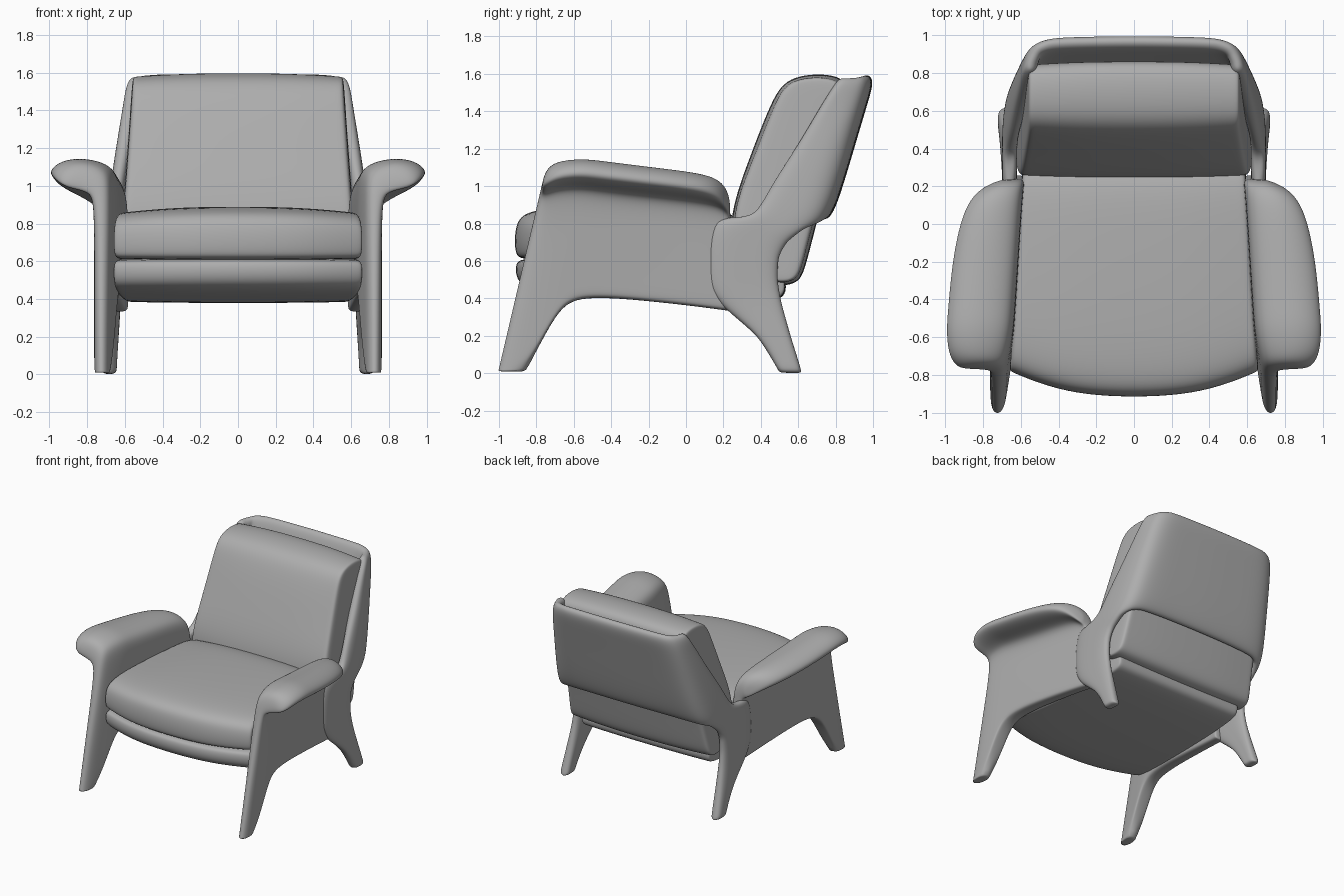
import bpy, bmesh

if "Cube" in bpy.data.objects:
    bpy.data.objects.remove(bpy.data.objects["Cube"])

grey = bpy.data.materials.new("upholstery_grey")
grey.diffuse_color = (0.42, 0.42, 0.42, 1)
grey.use_nodes = True
grey.node_tree.nodes["Principled BSDF"].inputs["Base Color"].default_value = grey.diffuse_color


def finish(name, bm, mirror=False, thickness=0.0):
    """Turn a control cage into a smooth object."""
    me = bpy.data.meshes.new(name)
    bm.to_mesh(me)
    bm.free()
    me.materials.append(grey)
    ob = bpy.data.objects.new(name, me)
    bpy.context.collection.objects.link(ob)
    for p in me.polygons:
        p.use_smooth = True
    if mirror:
        ob.modifiers.new("Mirror", "MIRROR").merge_threshold = 0.001
    if thickness:
        so = ob.modifiers.new("Solidify", "SOLIDIFY")
        so.thickness = thickness
        so.offset = -1
        so.edge_crease_rim = 0.35
    sub = ob.modifiers.new("Subdivision", "SUBSURF")
    sub.levels = sub.render_levels = 3
    return ob


def loft(name, loops, mirror=False):
    """Skin closed loops; ends are capped by strips pairing point i with n-1-i."""
    bm = bmesh.new()
    rings = [[bm.verts.new(p) for p in lp] for lp in loops]
    n = len(loops[0])
    for a, b in zip(rings, rings[1:]):
        for i in range(n):
            j = (i + 1) % n
            bm.faces.new((a[i], a[j], b[j], b[i]))
    for r in (rings[0], rings[-1]):
        for i in range(n // 2 - 1):
            bm.faces.new((r[i], r[i + 1], r[n - 2 - i], r[n - 1 - i]))
    bmesh.ops.recalc_face_normals(bm, faces=bm.faces)
    # keep the soles of feet flat
    crease = bm.edges.layers.float.new("crease_edge")
    for e in bm.edges:
        if all(v.co.z < 0.03 for v in e.verts):
            e[crease] = 0.9
    return finish(name, bm, mirror)


def cushion(name, profile, width, bow=0.0, inset=0.03, drop=0.0):
    """Loft a side profile (y, z) across x, with rounded ends and a bowed front."""
    cy = sum(p[0] for p in profile) / len(profile)
    cz = sum(p[1] for p in profile) / len(profile)
    loops = []
    for t in (-1, -0.97, -0.55, 0, 0.55, 0.97, 1):
        k = inset * abs(t) ** 3
        lp = []
        for y, z in profile:
            yy = y + bow * abs(t) ** 3 * min(1, max(0, (-y - 0.3) / 0.6))
            yy += max(-k, min(k, (cy - y) * 0.3))
            zz = z + max(-k, min(k, (cz - z) * 0.3))
            if z > cz:
                zz -= drop * abs(t) ** 3
            lp.append((t * width(y, z), yy, zz))
        loops.append(lp)
    return loft(name, loops)


# Seat cushion and seat base, bowed at the front and tapering to the rear
def seat_width(y, z):
    return 0.61 - 0.055 * y


cushion("seat_cushion",
        [(-.925, .80), (-.86, .88), (-.5, .895), (0, .885), (.35, .86),
         (.35, .605), (0, .605), (-.5, .605), (-.88, .605), (-.925, .625)],
        seat_width, bow=0.14, inset=0.006, drop=0.03)
cushion("seat_base",
        [(-.92, .595), (-.88, .615), (-.5, .62), (0, .62), (.42, .60), (.53, .54),
         (.545, .41), (.45, .375), (0, .38), (-.5, .405), (-.84, .435), (-.92, .50)],
        seat_width, bow=0.14, inset=0.006)

# Back cushion
cushion("back_cushion",
        [(.42, .465), (.25, .58), (.224, .84), (.342, 1.16), (.46, 1.47), (.55, 1.60),
         (.84, 1.605), (.88, 1.5), (.81, 1.2), (.71, .85), (.64, .56), (.60, .465)],
        lambda y, z: 0.612 - 0.07 * (z - 0.85), inset=0.02)

# Side panel with flared armrest and front leg: one loft running front to back
# (bottom y, bottom z, top y, top z, outer x, inner x, armrest tip x)
stations = [
    (-1.01, .01, -.76, 1.09, .76, .69, .94),
    (-.85, .01, -.705, 1.135, .765, .665, 1.0),
    (-.69, .34, -.57, 1.15, .757, .64, 1.015),
    (-.57, .415, -.45, 1.135, .747, .63, 1.005),
    (-.2, .385, -.2, 1.105, .715, .612, .985),
    (.1, .35, .06, 1.075, .685, .595, .93),
    (.24, .33, .18, 1.04, .67, .583, .84),
    (.26, .33, .23, .96, .66, .58, .70),
]
loops = []
for yb, zb, yt, zt, xo, xi, xt in stations:
    w = xt - xo
    mid = zb + (zt - zb) * 0.5
    sec = [(xi, zb), (xi, zb + .04), (xi, mid), (xi, zt - .14), (xi + .02, zt - .03),
           (xo + w * .35, zt + .01), (xt - w * .15, zt - .025),
           (xt, zt - .095), (xo + w * .6, zt - .13), (xo + w * .13, zt - .145),
           (xo, zt - .21), (xo, mid), (xo, zb + .04), (xo, zb)]
    loops.append([(x, yb + (yt - yb) * (z - zb) / (1.06 - zb), z) for x, z in sec])
loft("arm_panel_with_front_leg", loops, mirror=True)

# Back shell with wings and rear legs: outer sheet, mirrored and thickened
leg_rows = [  # front, middle and rear points of the wing (x, y, z)
    [(.72, .495, 0), (.725, .56, 0), (.72, .625, 0)],
    [(.72, .475, .04), (.725, .545, .04), (.72, .615, .04)],
    [(.71, .38, .2), (.715, .48, .2), (.71, .565, .2)],
    [(.702, .19, .355), (.702, .36, .37), (.702, .515, .38)],
    [(.70, .11, .46), (.70, .32, .48), (.70, .495, .50)],
    [(.70, .11, .68), (.70, .32, .64), (.70, .50, .62)],
    [(.70, .14, .835), (.70, .36, .76), (.70, .545, .70)],
    [(.70, .36, .835), (.70, .51, .81), (.695, .635, .765)],
    [(.68, .46, 1.02), (.68, .60, .98), (.675, .70, .94)],
    [(.64, .61, 1.25), (.64, .71, 1.25), (.63, .80, 1.25)],
    [(.61, .73, 1.45), (.605, .80, 1.45), (.59, .88, 1.45)],
    [(.59, .82, 1.585), (.583, .87, 1.585), (.56, .92, 1.585)],
]
back_rows = [  # corner to centre, for the top five rows
    [(.65, .715, .785), (.55, .755, .80), (.3, .765, .805), (0, .77, .805)],
    [(.63, .785, .95), (.53, .82, .96), (.3, .825, .96), (0, .83, .96)],
    [(.59, .87, 1.25), (.50, .905, 1.25), (.3, .91, 1.25), (0, .915, 1.25)],
    [(.56, .93, 1.45), (.475, .965, 1.45), (.3, .97, 1.45), (0, .975, 1.45)],
    [(.53, .967, 1.585), (.45, 1.003, 1.585), (.3, 1.01, 1.585), (0, 1.015, 1.585)],
]
rows = [r + (back_rows[i - 7] if i >= 7 else []) for i, r in enumerate(leg_rows)]
bm = bmesh.new()
grid = [[bm.verts.new(p) for p in r] for r in rows]
for a, b in zip(grid, grid[1:]):
    for i in range(min(len(a), len(b)) - 1):
        bm.faces.new((a[i], a[i + 1], b[i + 1], b[i]))
finish("back_shell_with_rear_legs", bm, mirror=True, thickness=0.08)
